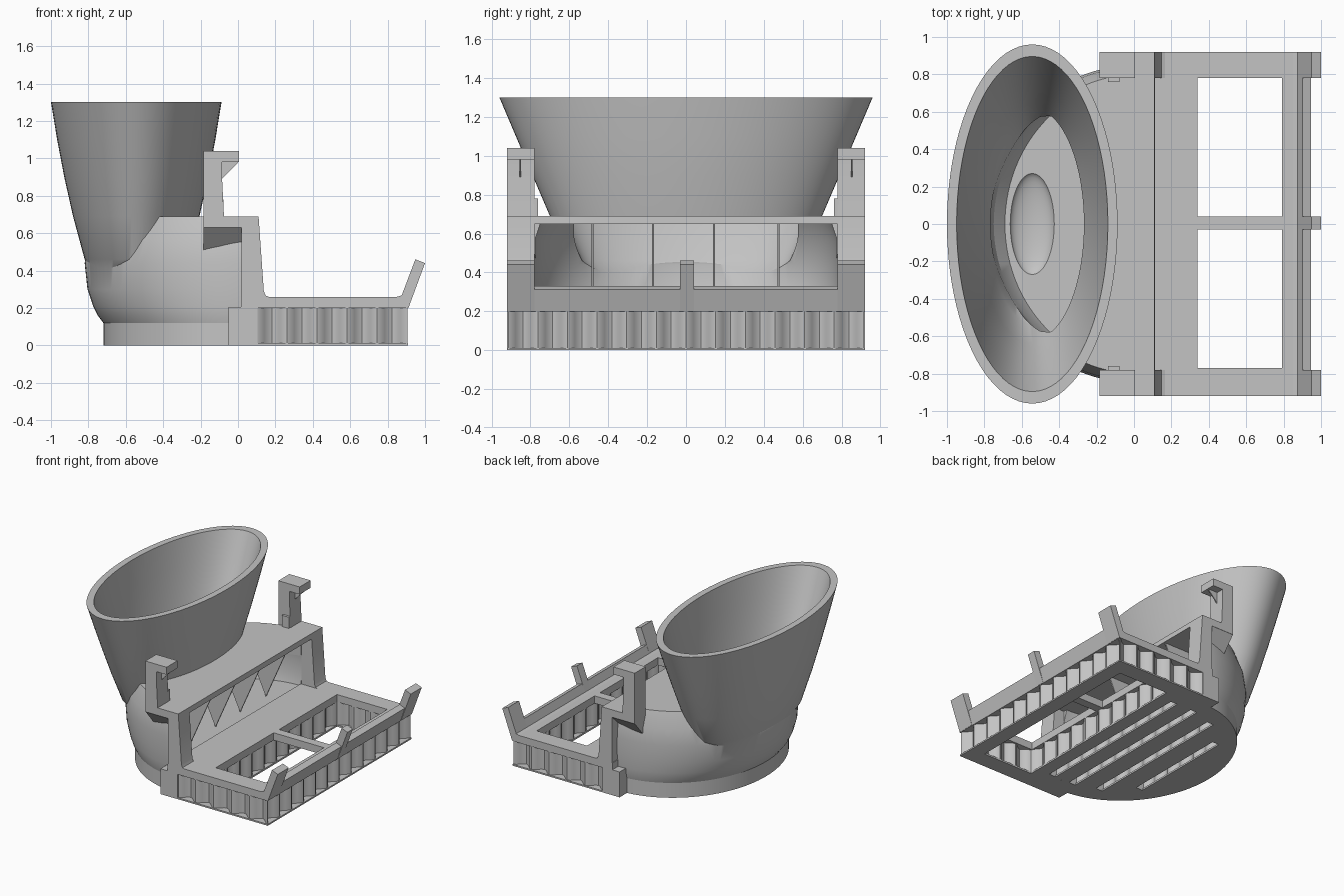
import bpy, bmesh, math
from math import sin, cos, pi

cube = bpy.data.objects.get("Cube")
if cube:
    bpy.data.objects.remove(cube, do_unlink=True)

GREY = (0.55, 0.55, 0.55, 1)
grey = bpy.data.materials.new("plain grey")
grey.use_nodes = True
grey.diffuse_color = GREY
grey.node_tree.nodes["Principled BSDF"].inputs["Base Color"].default_value = GREY
parts = []


def loft(name, rings):
    """Solid skinned through rings of equal length, capped at both ends."""
    bm = bmesh.new()
    loops = [[bm.verts.new(p) for p in ring] for ring in rings]
    n = len(loops[0])
    for a, b in zip(loops, loops[1:]):
        for i in range(n):
            j = (i + 1) % n
            bm.faces.new((a[i], a[j], b[j], b[i]))
    bm.faces.new(loops[0])
    bm.faces.new(loops[-1])
    bmesh.ops.recalc_face_normals(bm, faces=bm.faces)
    mesh = bpy.data.meshes.new(name)
    bm.to_mesh(mesh)
    bm.free()
    mesh.materials.append(grey)
    ob = bpy.data.objects.new(name, mesh)
    bpy.context.collection.objects.link(ob)
    parts.append(ob)
    return ob


def prism_z(name, pts, z0, z1):
    return loft(name, [[(x, y, z) for x, y in pts] for z in (z0, z1)])


def prism_y(name, pts, y0, y1):
    return loft(name, [[(x, y, z) for x, z in pts] for y in (y0, y1)])


def box(name, x0, x1, y0, y1, z0, z1):
    return prism_z(name, [(x0, y0), (x1, y0), (x1, y1), (x0, y1)], z0, z1)


def discard(ob):
    parts.remove(ob)
    bpy.data.objects.remove(ob, do_unlink=True)


def combine(ob, other, op, keep=False):
    mod = ob.modifiers.new("bool", 'BOOLEAN')
    mod.operation, mod.solver, mod.object = op, 'EXACT', other
    bpy.context.view_layer.objects.active = ob
    bpy.ops.object.modifier_apply(modifier=mod.name)
    if not keep:
        discard(other)


def ellipse(rx, ry, z, cx=-0.544, n=80):
    return [(cx + rx * cos(2 * pi * i / n), ry * sin(2 * pi * i / n), z) for i in range(n)]


def d_ring(rx, ry, z, front=0.02, n=56):
    """Half ellipse bulging to -x, closed by a straight front."""
    arc = [(0.02 - rx * sin(pi * i / n), ry * cos(pi * i / n), z) for i in range(n + 1)]
    return [(front + 0.001, ry, z)] + arc + [(front + 0.001, -ry, z)]


def wavy_rect(x0, x1, y0, y1, depth, pitch=0.155, steps=8):
    """Rectangle whose long sides are fluted inwards by depth."""
    corners = [(x0, y0), (x1, y0), (x1, y1), (x0, y1)]
    pts = []
    for k, (ax, ay) in enumerate(corners):
        bx, by = corners[(k + 1) % 4]
        length = math.hypot(bx - ax, by - ay)
        ux, uy = (bx - ax) / length, (by - ay) / length
        waves = max(1, round(length / pitch))
        if length < 0.15:
            pts.append((ax, ay))
            continue
        for i in range(waves * steps):
            t = i / (waves * steps)
            d = depth * (1 - cos(2 * pi * waves * t)) / 2
            pts.append((ax + ux * length * t - uy * d, ay + uy * length * t + ux * d))
    return pts


# Rounded chamber merged with the oval funnel, then hollowed
chamber_profile = [(0.74, 0.83, 0.12), (0.77, 0.84, 0.16), (0.795, 0.845, 0.21),
                   (0.825, 0.85, 0.3), (0.84, 0.85, 0.44), (0.82, 0.84, 0.56),
                   (0.755, 0.80, 0.69)]
duct = loft("duct", [d_ring(*p) for p in chamber_profile])
funnel_profile = [(0.2, 0.42, 0.36), (0.25, 0.535, 0.4), (0.276, 0.595, 0.46),
                  (0.338, 0.70, 0.69), (0.385, 0.79, 0.9), (0.423, 0.875, 1.1),
                  (0.456, 0.96, 1.3)]
combine(duct, loft("funnel", [ellipse(*p) for p in funnel_profile]), 'UNION')

bore = [(rx - 0.05, ry - 0.06, z + (0.01 if z in (0.36, 1.3) else 0))
        for rx, ry, z in funnel_profile]
combine(duct, loft("bore", [ellipse(*p) for p in bore]), 'DIFFERENCE')
hollow = [(0.71, 0.77, 0.25), (0.77, 0.785, 0.32), (0.79, 0.785, 0.44),
          (0.77, 0.78, 0.56), (0.72, 0.75, 0.648)]
combine(duct, loft("hollow", [d_ring(*p, front=0.2) for p in hollow]), 'DIFFERENCE')

# Shallow oval dimple in the chamber floor
dimple = loft("dimple", [ellipse(0.12 * cos(a), 0.275 * cos(a), 0.26 + 0.06 * sin(a), n=48)
                         for a in [math.radians(d) for d in range(-85, 90, 10)]])
combine(duct, dimple, 'DIFFERENCE')

# Base below the chamber
base = loft("base", [d_ring(0.74, 0.83, z) for z in (0, 0.19)])
combine(base, box("base_front", -0.05, 0.105, -0.92, 0.92, 0.0, 0.205), 'UNION')

# Fluted frame with a flat bottom plate
ribs = prism_z("fluted_frame", wavy_rect(0.1, 0.905, -0.915, 0.915, 0.055), 0.006, 0.205)
plate = box("bottom_plate", 0.1, 0.91, -0.92, 0.92, 0, 0.012)
opening = prism_z("opening", wavy_rect(0.34, 0.79, -0.78, 0.78, -0.045), 0.014, 0.3)
combine(ribs, opening, 'DIFFERENCE')
for target in (ribs, plate):
    combine(target, box("plate_opening", 0.34, 0.79, -0.78, 0.78, -0.1, 0.1), 'DIFFERENCE')

# Straight slots in the underside, opening into fluted cavities
for x, half, targets in ((0.17, 0.7, (ribs, plate)), (-0.02, 0.7, (base,)),
                         (-0.23, 0.64, (base,)), (-0.45, 0.44, (base,))):
    cavity = prism_z("cavity", wavy_rect(x - 0.01, x + 0.07, -half, half, -0.03), 0.014, 0.17)
    slot = box("slot", x, x + 0.06, -half, half, -0.05, 0.1)
    for target in targets:
        combine(target, slot, 'DIFFERENCE', keep=True)
    combine(targets[0], cavity, 'DIFFERENCE')
    discard(slot)

# Tray with two windows
tray = box("tray", 0.015, 0.9, -0.92, 0.92, 0.2, 0.26)
for y0, y1 in ((-0.77, -0.03), (0.04, 0.78)):
    combine(tray, box("window", 0.34, 0.79, y0, y1, 0.1, 0.4), 'DIFFERENCE')

# Outer lip and its three raised tabs
prism_y("low_lip", [(0.85, 0.2), (0.85, 0.26), (0.875, 0.267), (0.9, 0.33),
                    (0.947, 0.312), (0.91, 0.2)], -0.92, 0.92)
tab = [(0.85, 0.202), (0.85, 0.26), (0.875, 0.267), (0.948, 0.46), (1.0, 0.44), (0.912, 0.202)]
for name, y0, y1 in (("right_tab", -0.92, -0.78), ("middle_tab", -0.03, 0.04),
                     ("left_tab", 0.78, 0.92)):
    prism_y(name, tab, y0, y1)

# Lintel over the mouth
prism_y("lintel", [(-0.02, 0.648), (0.113, 0.648), (0.11, 0.69), (-0.02, 0.69)], -0.79, 0.79)

# Side posts with hooks, thin webs under the hooks, gussets and small stops
post = [(0.02, 0.2), (0.17, 0.2), (0.17, 0.258), (0.148, 0.266), (0.138, 0.29), (0.11, 0.69),
        (-0.075, 0.69), (-0.085, 0.89), (-0.085, 0.98), (0.005, 0.98), (0.005, 1.04),
        (-0.185, 1.04), (-0.185, 0.63), (0.02, 0.63)]
web = [(-0.09, 0.885), (0.004, 0.982), (-0.09, 0.982)]
for side, s in (("right", -1), ("left", 1)):
    prism_y(side + "_hook_post", post, 0.78 * s, 0.92 * s)
    prism_y(side + "_hook_web", web, 0.849 * s, 0.857 * s)
    loft(side + "_gusset", [[(x, 0.92 * s, 0.632), (x, 0.775 * s, 0.632), (x, 0.775 * s, z)]
                            for x, z in ((-0.185, 0.46), (0.02, 0.49))])
    box(side + "_stop", -0.14, -0.078, 0.76 * s, 0.785 * s, 0.68, 0.78)

# Guide vanes inside the mouth
for i, y in enumerate((-0.48, -0.17, 0.145, 0.475)):
    prism_y(f"vane_{i + 1}", [(0.1, 0.655), (-0.27, 0.655), (-0.08, 0.25)], y - 0.005, y + 0.005)

# Smooth the curves, keep the edges crisp
bpy.ops.object.select_all(action='DESELECT')
for ob in parts:
    ob.select_set(True)
bpy.context.view_layer.objects.active = duct
bpy.ops.object.shade_smooth_by_angle(angle=math.radians(30))
